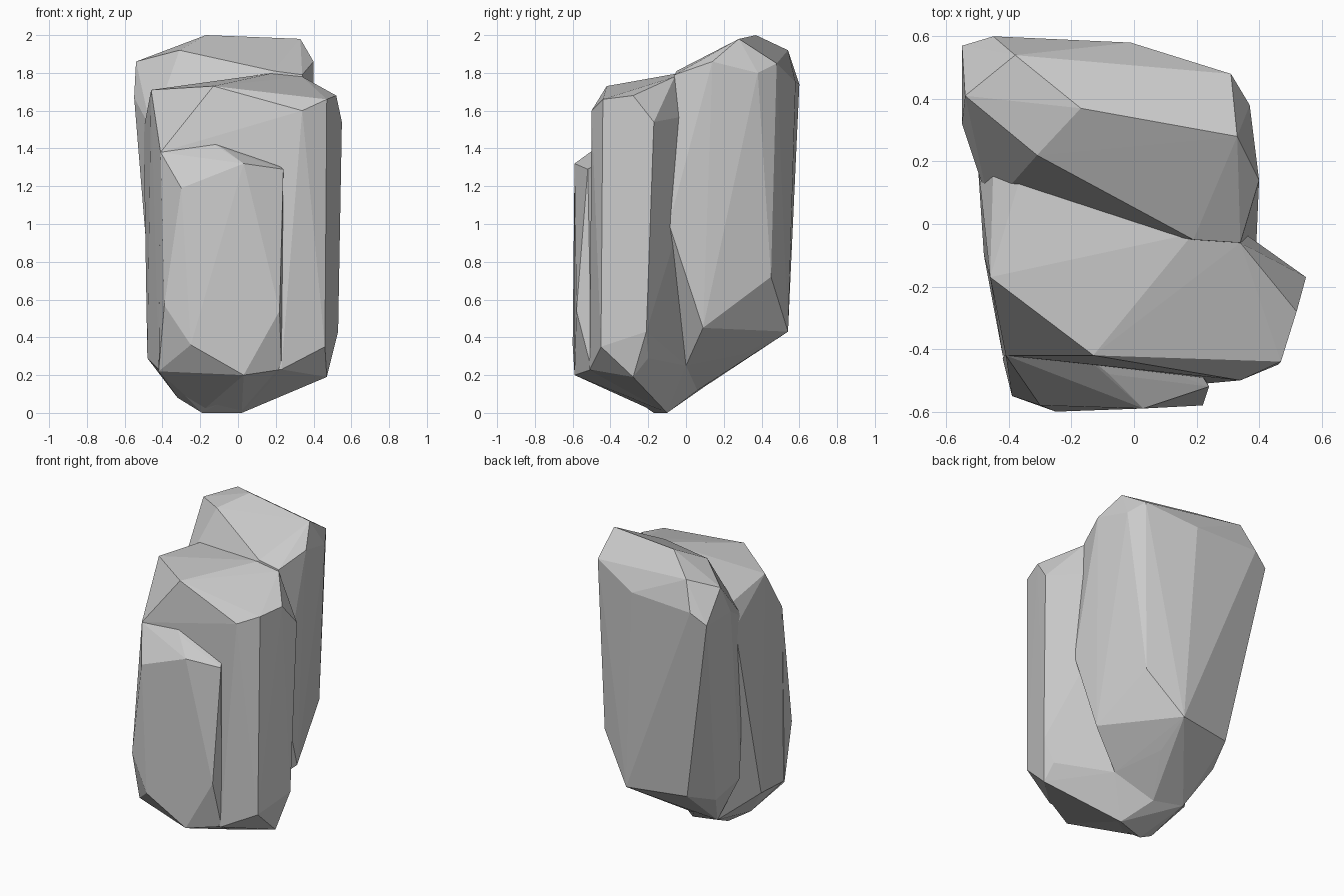
import bpy, bmesh


def chunk(name, points):
    """One faceted stone: the convex hull of a few corner points."""
    bm = bmesh.new()
    for p in points:
        bm.verts.new(p)
    bmesh.ops.convex_hull(bm, input=bm.verts[:])
    loose = [v for v in bm.verts if not v.link_faces]
    bmesh.ops.delete(bm, geom=loose, context='VERTS')
    bmesh.ops.recalc_face_normals(bm, faces=bm.faces[:])
    me = bpy.data.meshes.new(name)
    bm.to_mesh(me)
    bm.free()
    ob = bpy.data.objects.new(name, me)
    bpy.context.collection.objects.link(ob)
    return ob


# Tall rear stone
rear = chunk("rear_stone", [
    (-.17, .37, 2.0), (.33, .28, 1.98), (.40, .14, 1.86), (.19, -.05, 1.81),
    (-.31, .22, 1.92), (-.54, .41, 1.86), (-.38, .54, 1.92), (.31, .48, 1.85),
    (.37, .38, 1.80), (-.45, .60, 1.74), (-.55, .57, 1.67), (-.01, .58, 1.75),
    (-.55, .32, 1.67), (.34, -.06, 1.79), (.39, -.09, 1.0), (.28, .45, .72),
    (.37, .09, .45), (.06, .54, .43), (.15, 0, .25), (.04, .30, .31),
    (-.40, .26, .36), (-.33, .46, .44), (-.10, .06, .12), (-.30, .10, .14),
    (-.45, .08, .45), (-.46, .05, 1.50), (-.36, .14, 1.71)])

# Broad middle stone, running back into the rear one
middle = chunk("middle_stone", [
    (-.46, -.17, 1.71), (-.13, -.42, 1.73), (.34, -.50, 1.60), (.47, -.44, 1.66),
    (.52, -.28, 1.68), (.55, -.17, 1.54), (.34, -.06, 1.78), (.19, -.03, 1.80),
    (-.36, .16, 1.71), (-.45, .18, 1.64), (-.50, .20, 1.50), (.46, -.45, .35),
    (.47, -.28, .19), (.46, -.20, .29), (.53, -.21, .43), (-.48, -.10, .29),
    (-.30, .10, .14), (-.10, .06, .12), (.15, 0, .25), (-.19, -.17, 0),
    (.02, -.10, 0), (-.32, -.22, .08), (-.41, -.42, 1.38), (-.42, -.42, .23),
    (.23, -.51, .23), (.10, .15, 1.60)])

# Low front stone, its sloping top running back into the middle one
front = chunk("front_stone", [
    (.03, -.59, 1.32), (-.30, -.58, 1.19), (.24, -.52, 1.29), (-.08, -.48, 1.40),
    (-.41, -.42, 1.38), (-.39, -.55, .57), (-.25, -.60, .36), (.03, -.59, .20),
    (.22, -.58, .54), (.23, -.50, .23), (-.42, -.43, .22), (-.32, -.22, .08),
    (-.19, -.17, .01), (.02, -.12, .01), (.10, -.30, 1.40), (-.25, -.34, 1.50)])

# Fuse the stones into one outer surface
for other in (middle, front):
    mod = rear.modifiers.new("fuse_" + other.name, 'BOOLEAN')
    mod.operation = 'UNION'
    mod.solver = 'EXACT'
    mod.object = other
bpy.context.view_layer.update()
fused = bpy.data.meshes.new_from_object(
    rear.evaluated_get(bpy.context.evaluated_depsgraph_get()))
rear.modifiers.clear()
rear.data = fused
rear.name = "faceted_rock"
for other in (middle, front):
    bpy.data.objects.remove(other)
